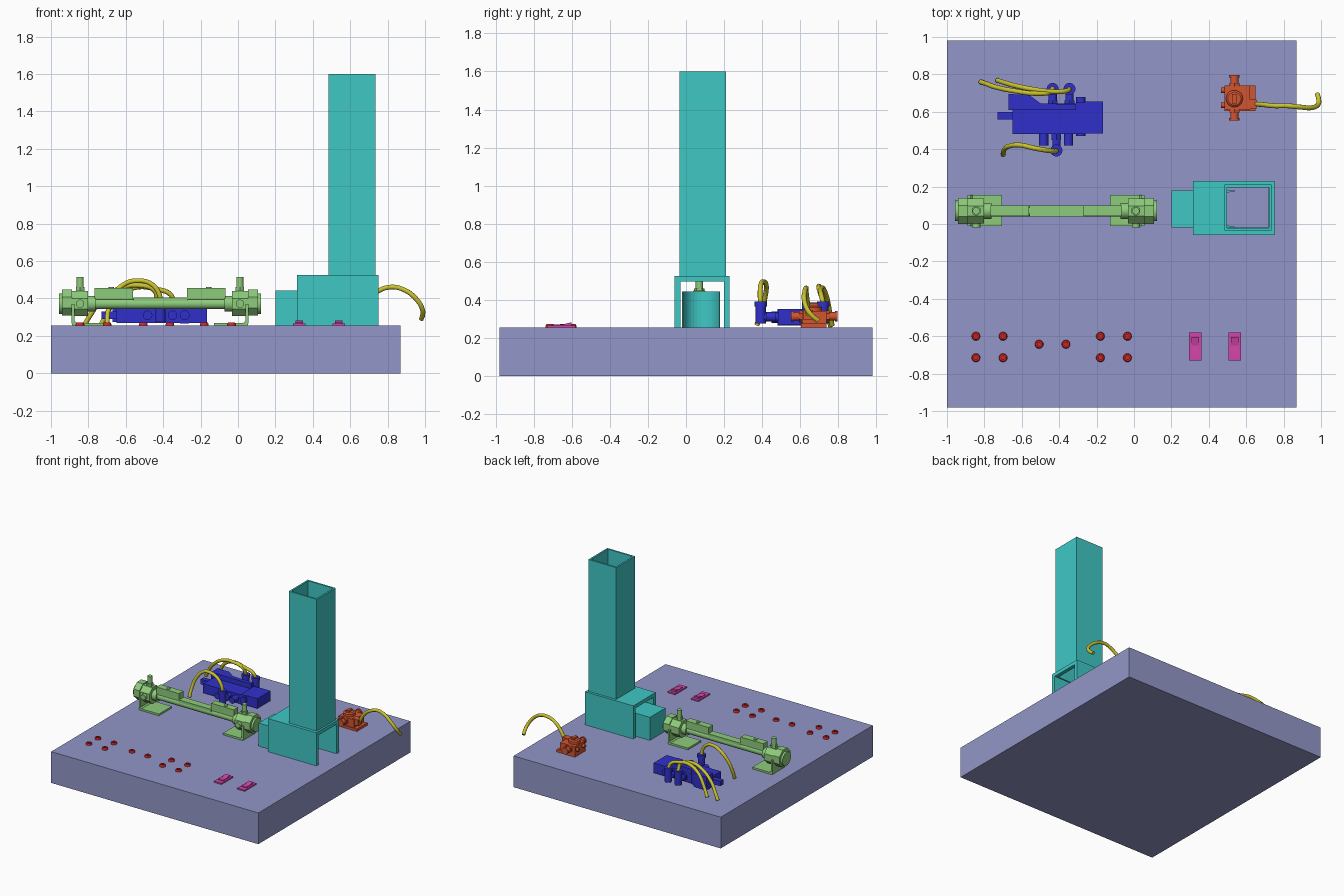
import bpy, bmesh, math
from mathutils import Vector

if "Cube" in bpy.data.objects:
    bpy.data.objects.remove(bpy.data.objects["Cube"])


def mat(name, c):
    m = bpy.data.materials.new(name)
    m.diffuse_color = (*c, 1)
    m.use_nodes = True
    m.node_tree.nodes["Principled BSDF"].inputs["Base Color"].default_value = m.diffuse_color
    return m


LILAC = mat("lilac", (.29, .31, .58))
CYAN = mat("cyan", (.05, .58, .56))
GREEN = mat("green", (.27, .6, .2))
BLUE = mat("blue", (.03, .03, .6))
ORANGE = mat("orange", (.65, .09, .03))
YELLOW = mat("yellow", (.6, .55, .03))
RED = mat("red", (.65, .02, .02))
PINK = mat("pink", (.65, .06, .4))


def finish(name, bm, m, smooth=False):
    bmesh.ops.recalc_face_normals(bm, faces=bm.faces)
    me = bpy.data.meshes.new(name)
    bm.to_mesh(me)
    bm.free()
    ob = bpy.data.objects.new(name, me)
    bpy.context.collection.objects.link(ob)
    me.materials.append(m)
    if smooth:
        bpy.ops.object.select_all(action='DESELECT')
        ob.select_set(True)
        bpy.context.view_layer.objects.active = ob
        bpy.ops.object.shade_smooth_by_angle(angle=math.radians(35))
    return ob


def prism(name, pts, lo, hi, axis, m):
    """Extrude a 2D profile along an axis (profile uses the other two, in order)."""
    bm = bmesh.new()
    def place(p, h):
        v = list(p)
        v.insert(axis, h)
        return v
    f = bm.faces.new([bm.verts.new(place(p, lo)) for p in pts])
    ext = bmesh.ops.extrude_face_region(bm, geom=[f])
    d = Vector(place((0, 0), hi - lo))
    bmesh.ops.translate(bm, vec=d, verts=[v for v in ext['geom'] if isinstance(v, bmesh.types.BMVert)])
    return finish(name, bm, m)


def box(name, x, y, z, m):
    return prism(name, [(x[0], y[0]), (x[1], y[0]), (x[1], y[1]), (x[0], y[1])], z[0], z[1], 2, m)


def cyl(name, p, q, r, m, n=24, r2=None, spin=0):
    p, q = Vector(p), Vector(q)
    bm = bmesh.new()
    rot = (q - p).to_track_quat('Z', 'Y').to_matrix().to_4x4()
    bmesh.ops.create_cone(bm, cap_ends=True, segments=n, radius1=r, radius2=r if r2 is None else r2, depth=(q - p).length)
    for v in bm.verts:
        c, s = math.cos(spin), math.sin(spin)
        v.co = Vector((v.co.x * c - v.co.y * s, v.co.x * s + v.co.y * c, v.co.z))
    bmesh.ops.transform(bm, matrix=rot, verts=bm.verts)
    bmesh.ops.translate(bm, vec=(p + q) / 2, verts=bm.verts)
    return finish(name, bm, m, n > 8)


def lathe(name, pts, loc, m, n=20):
    """Closed ring profile (radius, height) turned round z."""
    bm = bmesh.new()
    rings = [[bm.verts.new((loc[0] + r * math.cos(2 * math.pi * i / n), loc[1] + r * math.sin(2 * math.pi * i / n), loc[2] + h))
              for r, h in pts] for i in range(n)]
    k = len(pts)
    for i in range(n):
        a, b = rings[i], rings[(i + 1) % n]
        for j in range(k):
            bm.faces.new((a[j], b[j], b[(j + 1) % k], a[(j + 1) % k]))
    return finish(name, bm, m, True)


def hose(name, pts, r=.013):
    cu = bpy.data.curves.new(name, 'CURVE')
    cu.dimensions = '3D'
    cu.bevel_depth, cu.bevel_resolution, cu.resolution_u, cu.use_fill_caps = r, 3, 8, True
    sp = cu.splines.new('BEZIER')
    sp.bezier_points.add(len(pts) - 1)
    for b, p in zip(sp.bezier_points, pts):
        b.co = p
        b.handle_left_type = b.handle_right_type = 'AUTO'
    ob = bpy.data.objects.new(name, cu)
    bpy.context.collection.objects.link(ob)
    cu.materials.append(YELLOW)


def cut(ob, x, y, z):
    cutter = box("cutter", x, y, z, CYAN)
    cutter.hide_render = True
    md = ob.modifiers.new("cut", 'BOOLEAN')
    md.operation, md.object, md.solver = 'DIFFERENCE', cutter, 'EXACT'
    bpy.context.view_layer.objects.active = ob
    bpy.ops.object.modifier_apply(modifier=md.name)
    bpy.data.objects.remove(cutter)


T = .255  # table top height
box("base_plate", (-1, .87), (-.98, .98), (0, T), LILAC)

# magazine: bridge housing, open square chute, pusher with a concave nose
housing = box("magazine_housing", (.315, .75), (-.06, .23), (T, .525), CYAN)
cut(housing, (.2, .9), (-.03, .2), (.1, .495))
cut(housing, (.497, .72), (-.02, .195), (.4, .7))
chute = box("magazine_chute", (.483, .735), (-.035, .21), (.525, 1.6), CYAN)
cut(chute, (.497, .721), (-.021, .196), (.4, 1.8))
arc = [(.54 - .095 * math.sin(math.pi * i / 16), .08 - .095 * math.cos(math.pi * i / 16)) for i in range(17)]
prism("pusher", [(.2, -.02), (.54, -.02)] + arc + [(.54, .18), (.2, .18)], T, .443, 2, CYAN)

# pneumatic cylinder, mirrored about its middle
Y, Z, MID = .07, .372, -.417
cyl("cylinder_barrel", (-.82, Y, Z), (-.02, Y, Z), .029, GREEN)
box("barrel_rail", (-.56, -.27), (Y - .03, Y + .03), (.385, .405), GREEN)
for side, s in (("left", -1), ("right", 1)):
    X = lambda d: MID + s * d
    xr = lambda a, b: sorted((X(a), X(b)))
    cyl(side + "_end_cap", (X(.385), Y, Z), (X(.47), Y, Z), .072, GREEN, 8, spin=math.pi / 8)
    cyl(side + "_collar", (X(.345), Y, Z), (X(.385), Y, Z), .042, GREEN)
    cyl(side + "_end_nut", (X(.47), Y, Z + .006), (X(.525), Y, Z + .006), .076, GREEN, 8, spin=math.pi / 8)
    cyl(side + "_end_stub", (X(.525), Y, Z), (X(.541), Y, Z), .055, GREEN)
    cyl(side + "_air_fitting", (X(.427), Y, .43), (X(.427), Y, .515), .019, GREEN)
    cyl(side + "_fitting_nut", (X(.427), Y, .435), (X(.427), Y, .46), .027, GREEN, 6)
    cyl(side + "_side_screw", (X(.427), -.02, Z), (X(.427), Y, Z), .022, GREEN)
    box(side + "_sensor", xr(.145, .35), (Y - .028, Y + .028), (.395, .455), GREEN)
    cyl(side + "_sensor_screw", (X(.31 - .05), Y, .45), (X(.31 - .05), Y, .46), .015, GREEN)
    prism(side + "_foot_bracket", [(X(.29), T), (X(.468), T), (X(.472), T + .012), (X(.472), .37), (X(.457), .37),
          (X(.457), .28), (X(.447), .27), (X(.29), .27)], -.01, .155, 1, GREEN)

# valve block
box("valve_body", (-.65, -.31), (.48, .645), (.27, .345), BLUE)
prism("valve_side_block", [(-.67, .61), (-.31, .61), (-.31, .64), (-.5, .645), (-.56, .69), (-.67, .695)], .275, .385, 2, BLUE)
box("valve_plug", (-.73, -.65), (.56, .6), (.29, .33), BLUE)
box("valve_flange", (-.31, -.262), (.48, .65), (.265, .35), BLUE)
cyl("valve_flange_post", (-.285, .47, .31), (-.285, .68, .31), .026, BLUE)
box("valve_coil", (-.265, -.165), (.485, .655), (.27, .35), BLUE)
for i, x in enumerate((-.483, -.35)):
    cyl(f"silencer_{i}", (x, .42, .31), (x, .49, .31), .025, BLUE)
for i, (x, y0, y1) in enumerate(((-.415, .48, .393), (-.435, .63, .722), (-.345, .63, .722))):
    d = .015 if y1 > y0 else -.015
    cyl(f"port_{i}", (x, y0, .308), (x, y1, .308), .022, BLUE)
    cyl(f"port_nut_{i}", (x, y0, .308), (x, y0 + 2 * d, .308), .03, BLUE, 6)
    cyl(f"port_elbow_{i}", (x, y1, .275), (x, y1, .375), .027, BLUE)
    cyl(f"port_collar_{i}", (x, y1, .365), (x, y1, .39), .032, BLUE)

# hand valve
box("hand_valve_plate", (.485, .65), (.605, .74), (T, .275), ORANGE)
box("hand_valve_body", (.485, .62), (.61, .74), (.275, .34), ORANGE)
box("hand_valve_side_port", (.6, .655), (.615, .665), (.295, .345), ORANGE)
lathe("hand_valve_knob", [(.0001, .335), (.045, .335), (.045, .36), (.035, .368), (.0001, .368)], (.537, .67, 0), ORANGE)
box("hand_valve_grip", (.525, .549), (.645, .695), (.365, .382), ORANGE)
for i, s in enumerate((-1, 1)):
    yc = .675
    cyl(f"hand_valve_port_{i}", (.537, yc + s * .05, .312), (.537, yc + s * .122, .312), .022, ORANGE)
    cyl(f"hand_valve_port_ring_{i}", (.537, yc + s * .108, .312), (.537, yc + s * .122, .312), .028, ORANGE)
    cyl(f"hand_valve_port_nut_{i}", (.537, yc + s * .06, .312), (.537, yc + s * .08, .312), .032, ORANGE, 6)
    cyl(f"hand_valve_screw_{i}", (.465, yc + s * .04, .31), (.49, yc + s * .04, .31), .014, ORANGE)

# air hoses
hose("hose_rear_outer", [(-.435, .725, .38), (-.445, .705, .44), (-.53, .698, .47), (-.63, .71, .455), (-.74, .732, .38), (-.79, .75, .31), (-.82, .76, .26)])
hose("hose_rear_inner", [(-.345, .722, .38), (-.36, .712, .42), (-.44, .708, .45), (-.54, .72, .46), (-.63, .738, .42), (-.69, .755, .34), (-.73, .768, .265)])
hose("hose_front", [(-.415, .393, .38), (-.42, .39, .42), (-.46, .393, .475), (-.53, .405, .495), (-.61, .422, .475), (-.67, .415, .41), (-.695, .395, .33), (-.70, .372, .265)])
hose("hose_hand_valve", [(.645, .642, .32), (.69, .638, .39), (.75, .632, .44), (.82, .632, .461), (.89, .625, .445), (.95, .622, .4), (.985, .64, .345), (.987, .67, .31), (.98, .695, .29)])

# loose ring screws
spots = [(x, y) for x in (-.845, -.7, -.18, -.035) for y in (-.6, -.715)] + [(-.507, -.643), (-.364, -.643)]
for i, (x, y) in enumerate(spots):
    lathe(f"screw_ring_{i}", [(.01, T), (.023, T), (.023, T + .008), (.019, T + .016), (.01, T + .016)], (x, y, 0), RED)
    cyl(f"screw_socket_{i}", (x, y, T), (x, y, T + .006), .011, RED, 6)

# rocker switches
for i, x in enumerate((.328, .538)):
    prism(f"switch_frame_{i}", [(-.73, T), (-.58, T), (-.58, T + .01), (-.73, T + .01)], x - .034, x + .034, 0, PINK)
    prism(f"switch_rocker_{i}", [(-.692, T + .005), (-.603, T + .005), (-.603, T + .026), (-.65, T + .014), (-.692, T + .016)],
          x - .02, x + .02, 0, PINK)
